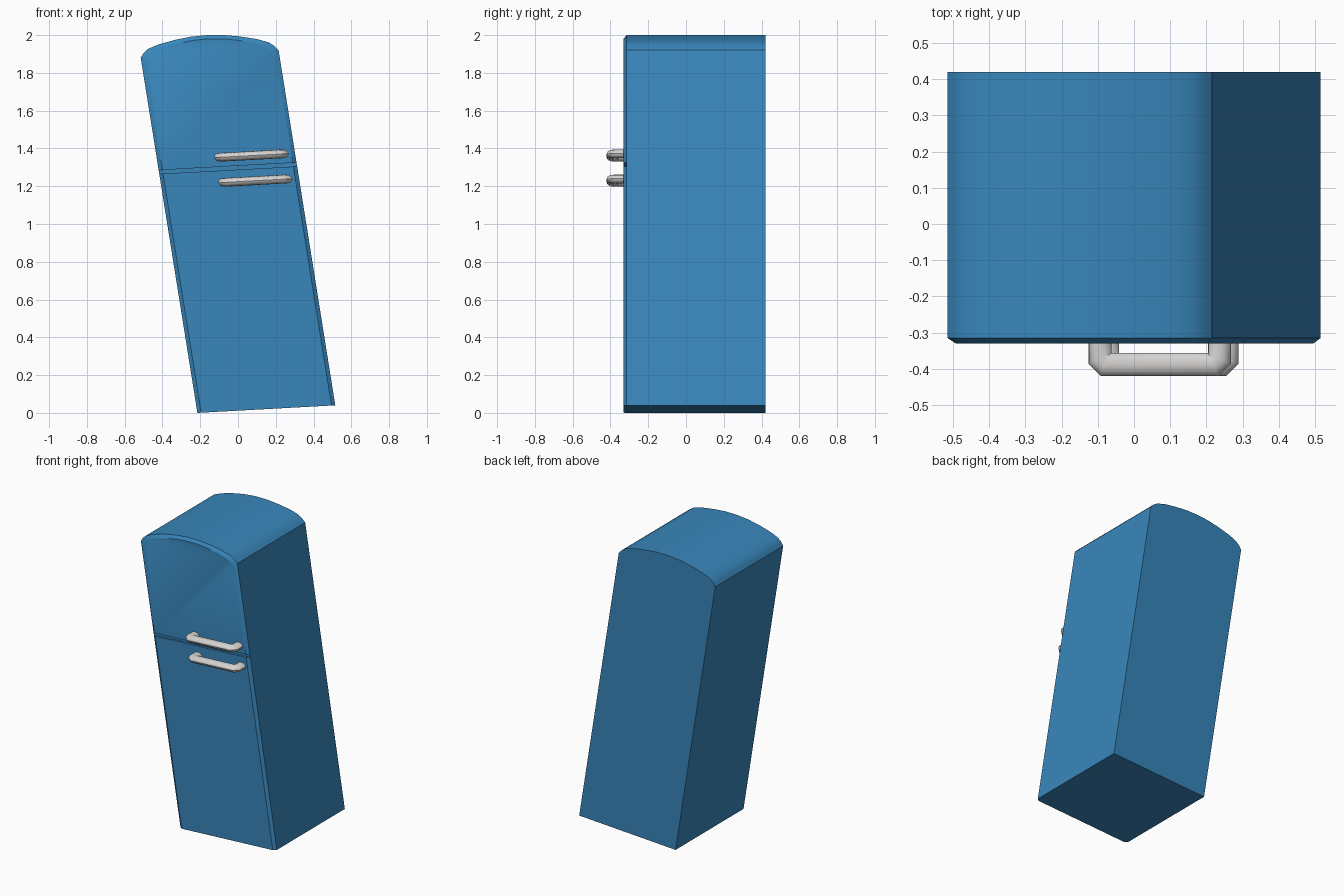
import bpy, bmesh, math
from mathutils import Vector

if "Cube" in bpy.data.objects:
    bpy.data.objects.remove(bpy.data.objects["Cube"])


def material(name, rgb):
    m = bpy.data.materials.new(name)
    m.diffuse_color = (*rgb, 1)
    m.use_nodes = True
    m.node_tree.nodes["Principled BSDF"].inputs["Base Color"].default_value = m.diffuse_color
    return m


BLUE = material("blue_enamel", (0.040, 0.240, 0.500))
GREY = material("light_grey", (0.66, 0.65, 0.64))


def lean(x, y, t):
    """Skew upright fridge coordinates into the leaning cartoon shape."""
    return Vector((0.15 + x - 0.1596 * t, y, 0.02 + 0.0548 * x + t))


def loft(name, rings, mat, angle=30):
    """Join matching closed rings of (x, y, t) points and cap both ends."""
    bm = bmesh.new()
    vs = [[bm.verts.new(lean(*p)) for p in r] for r in rings]
    n = len(vs[0])
    for a, b in zip(vs, vs[1:]):
        for i in range(n):
            j = (i + 1) % n
            bm.faces.new((a[i], a[j], b[j], b[i]))
    bm.faces.new(vs[0])
    bm.faces.new(vs[-1][::-1])
    bmesh.ops.recalc_face_normals(bm, faces=bm.faces)
    me = bpy.data.meshes.new(name)
    bm.to_mesh(me)
    bm.free()
    me.materials.append(mat)
    ob = bpy.data.objects.new(name, me)
    bpy.context.collection.objects.link(ob)
    bpy.ops.object.select_all(action='DESELECT')
    ob.select_set(True)
    bpy.context.view_layer.objects.active = ob
    bpy.ops.object.shade_smooth_by_angle(angle=math.radians(angle))
    return ob


W, FRONT, STEP, BACK = 0.365, -0.33, -0.315, 0.42
GAP_LOW, GAP_HIGH = 1.265, 1.285

# half of the arched top, mirrored across the middle
half = [(W, 1.88), (0.345, 1.905), (0.318, 1.925), (0.26, 1.945),
        (0.17, 1.964), (0.085, 1.976)]
arch = half + [(0, 1.98)] + [(-x, t) for x, t in reversed(half)]


def arched(y, bottom, inset=0.0):
    k = (W - inset) / W
    pts = [(-W, bottom), (W, bottom)]
    return [(x * k, y, t) for x, t in pts] + [(x * k, y, t - inset) for x, t in arch]


def boxed(y, low, high, inset=0.0):
    w = W - inset
    return [(-w, y, low), (w, y, low), (w, y, high), (-w, y, high)]


# cabinet and the two doors with chamfered rims
loft("cabinet", [arched(BACK, 0), arched(STEP, 0)], BLUE)
loft("freezer_door", [arched(STEP, GAP_HIGH), arched(FRONT, GAP_HIGH, 0.02)], BLUE)
loft("fridge_door", [boxed(STEP, 0, GAP_LOW), boxed(FRONT, 0, GAP_LOW, 0.02)], BLUE)


# bracket-shaped handles: oval section swept along a path with cut corners
def handle(name, t, left=-0.031, right=0.299, y=-0.388, c=0.016):
    path = [Vector(p) for p in ((left, -0.32), (left, y + c), (left + c, y),
                                (right - c, y), (right, y + c), (right, -0.32))]
    rings = []
    for i, p in enumerate(path):
        d_in = (p - path[i - 1]).normalized() if i else (path[1] - p).normalized()
        d_out = (path[i + 1] - p).normalized() if i < len(path) - 1 else d_in
        d = (d_in + d_out).normalized()
        side = Vector((-d.y, d.x)) / d.dot(d_in)
        ring = []
        for k in range(12):
            a = math.tau * k / 12
            q = p + side * 0.032 * math.cos(a)
            ring.append((q.x, q.y, t + 0.023 * math.sin(a)))
        rings.append(ring)
    loft(name, rings, GREY, 40)


handle("freezer_handle", 1.335)
handle("fridge_handle", 1.202)
